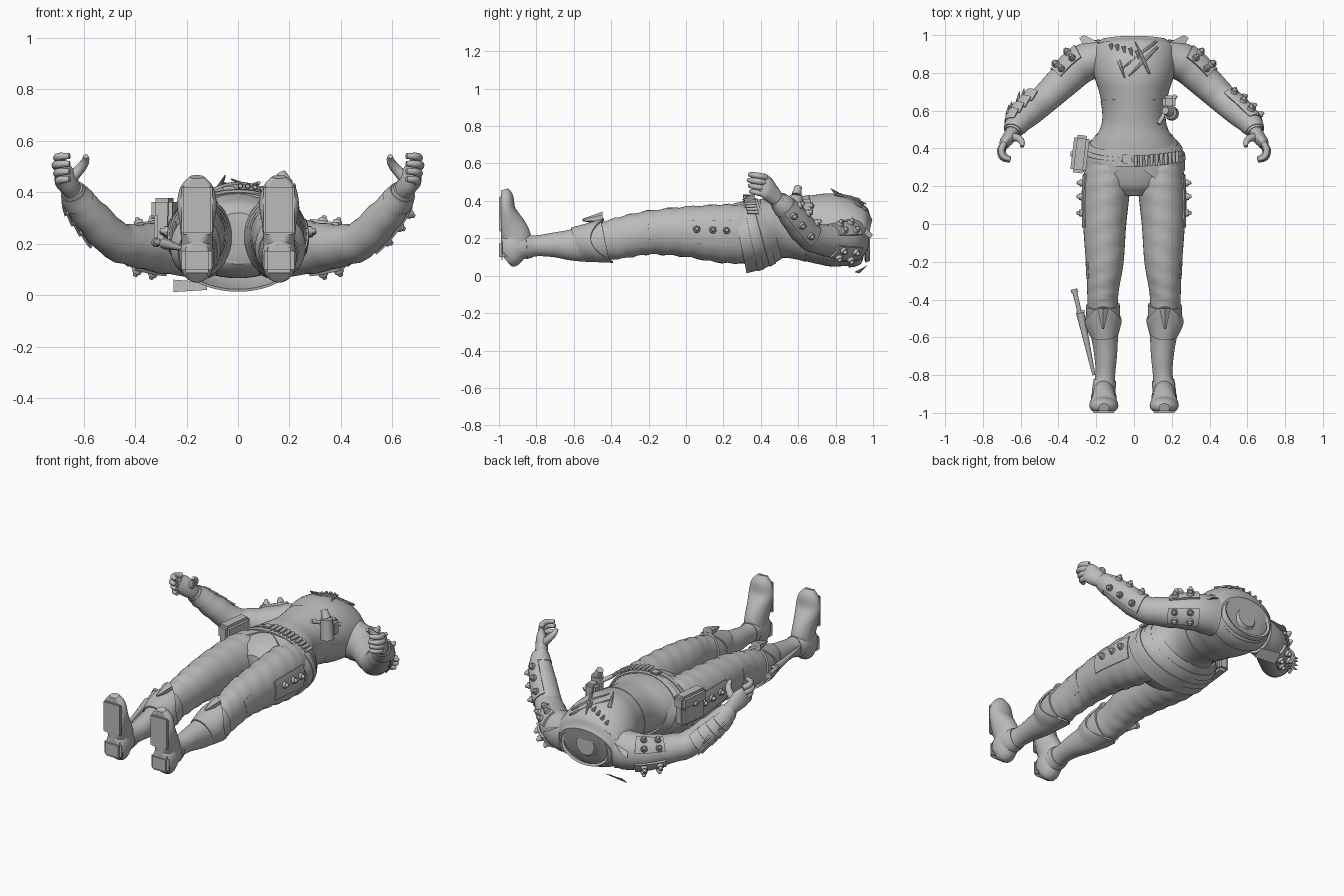
import bpy, bmesh, math
from mathutils import Vector, Matrix

cube = bpy.data.objects.get("Cube")
if cube:
    bpy.data.objects.remove(cube, do_unlink=True)

grey = bpy.data.materials.new("plain_grey")
grey.use_nodes = True
grey.diffuse_color = (0.5, 0.5, 0.5, 1)
grey.node_tree.nodes["Principled BSDF"].inputs["Base Color"].default_value = (0.5, 0.5, 0.5, 1)

Z, Y = Vector((0, 0, 1)), Vector((0, 1, 0))


def finish(name, bm, side="C"):
    """Create the object: C as built, L left, R mirrored to the right, B both."""
    bmesh.ops.recalc_face_normals(bm, faces=bm.faces)
    for f in bm.faces:
        f.smooth = True
    for e in bm.edges:
        e.smooth = e.calc_face_angle(0) < math.radians(38)
    for s in {"C": "C", "L": "L", "R": "R", "B": "LR"}[side]:
        mesh = bpy.data.meshes.new(name)
        bm.to_mesh(mesh)
        if s == "R":
            mesh.transform(Matrix.Scale(-1, 4, (1, 0, 0)))
            mesh.flip_normals()
        mesh.materials.append(grey)
        label = {"C": "", "L": "left_", "R": "right_"}[s] + name
        bpy.context.collection.objects.link(bpy.data.objects.new(label, mesh))
    bm.free()


def sample(rings, t):
    """Smoothly interpolate the ring list (x, y, z, width, depth)."""
    last = len(rings) - 1
    t = min(max(t, 0), last)
    i = min(int(t), last - 1)
    f = t - i
    a, b, c, d = (rings[min(max(i + k, 0), last)] for k in (-1, 0, 1, 2))
    return [q + f / 2 * (r - p + f * (2 * p - 5 * q + 4 * r - s + f * (3 * (q - r) + s - p)))
            for p, q, r, s in zip(a, b, c, d)]


def point(rings, t, deg, off=0.0, ref=Z):
    """Point and outward direction on a lofted surface; 0 is sideways, 90 along ref."""
    v = sample(rings, t)
    tangent = (Vector(sample(rings, t + .1)[:3]) - Vector(sample(rings, t - .1)[:3])).normalized()
    side = ref.cross(tangent).normalized()
    up = tangent.cross(side)
    c, s = math.cos(math.radians(deg)), math.sin(math.radians(deg))
    out = (side * c * v[4] + up * s * v[3]).normalized()
    return Vector(v[:3]) + side * c * v[3] + up * s * v[4] + out * off, out


def loft(name, rings, side="C", span=None, arc=None, off=0.0, thick=0.0, n=32,
         steps=4, ref=Z, edit=None):
    """Tube through rings, or a thick shell over part of it."""
    t0, t1 = span or (0, len(rings) - 1)
    rows = max(2, math.ceil((t1 - t0) * steps))
    a0, a1 = arc or (0, 360)
    cols = n if not arc else max(3, int(n * (a1 - a0) / 360)) + 1
    bm = bmesh.new()
    grid = []
    for r in range(rows + 1):
        row = []
        for k in range(cols):
            deg = a0 + (a1 - a0) * k / (cols - 1 if arc else cols)
            p = point(rings, t0 + (t1 - t0) * r / rows, deg, off, ref)[0]
            row.append(bm.verts.new(edit(p, deg, r / rows) if edit else p))
        grid.append(row)
    for lo, hi in zip(grid, grid[1:]):
        for k in range(cols - 1 if arc else cols):
            m = (k + 1) % cols
            bm.faces.new((lo[k], lo[m], hi[m], hi[k]))
    if thick:
        bmesh.ops.recalc_face_normals(bm, faces=bm.faces)
        bmesh.ops.solidify(bm, geom=bm.faces[:], thickness=thick)
    elif not arc:
        bm.faces.new(grid[0])
        bm.faces.new(grid[-1])
    finish(name, bm, side)


def rod(name, a, b, r1, r2, side="C", n=12):
    a, b = Vector(a), Vector(b)
    bm = bmesh.new()
    turn = Z.rotation_difference(b - a).to_matrix().to_4x4()
    bmesh.ops.create_cone(bm, cap_ends=True, segments=n, radius1=r1, radius2=r2,
                          depth=(b - a).length, matrix=Matrix.Translation((a + b) / 2) @ turn)
    finish(name, bm, side)


def plate(name, pts, thick, side="C"):
    bm = bmesh.new()
    bm.faces.new([bm.verts.new(p) for p in pts])
    bmesh.ops.solidify(bm, geom=bm.faces[:], thickness=thick)
    finish(name, bm, side)


def box(name, centre, size, bevel, side="C", tilt=0.0):
    bm = bmesh.new()
    bmesh.ops.create_cube(bm, size=1, matrix=Matrix.Translation(centre)
                          @ Matrix.Rotation(tilt, 4, "Z") @ Matrix.Diagonal((*size, 1)))
    bmesh.ops.bevel(bm, geom=bm.edges[:], offset=bevel, segments=2, affect="EDGES")
    finish(name, bm, side)


def stud(rings, t, deg, off, side):
    p, out = point(rings, t, deg, off)
    rod("stud_base", p - out * .01, p + out * .007, .02, .018, side)
    rod("stud_cap", p + out * .007, p + out * .022, .013, .008, side)


def lerp_table(table, x):
    for (a, va), (b, vb) in zip(table, table[1:]):
        if a <= x <= b:
            return va + (vb - va) * (x - a) / (b - a)
    return 0


# Torso
torso = [(0, y, z, w, d) for y, z, w, d in (
    (.97, .19, .18, .115), (.93, .2, .22, .155), (.86, .225, .225, .185), (.78, .245, .21, .195),
    (.7, .25, .185, .185), (.6, .255, .165, .165), (.52, .255, .17, .155), (.44, .25, .21, .16),
    (.36, .235, .245, .165), (.28, .225, .25, .16), (.2, .22, .2, .14), (.15, .22, .1, .1))]
loft("torso", torso, n=48)
loft("waist_sash", torso, span=(4.5, 7.2), off=.004, thick=.006, n=48)

# Neck opening and collar
neck = [(0, .96, .19, .175, .12), (0, .985, .19, .16, .11)]
loft("neck_rim", neck, thick=.015, n=40)
rod("neck_stump", (0, .96, .2), (0, .98, .2), .075, .06, n=24)
plate("collar_wing", [(.16, .95, .27), (.265, 1, .22), (.29, .985, .2), (.21, .84, .3)], .012, "B")
loft("collar_band", torso, span=(.2, 1.1), arc=(190, 350), off=.008, thick=.012)
plate("cape_corner", [(-.12, .96, .05), (-.12, .9, .02), (-.25, .925, .012), (-.25, .975, .06)], .012)
loft("lapel_edge", torso, span=(1, 3.4), arc=(125, 150), off=.003, thick=.007,
     edit=lambda p, deg, f: p + Vector((.09 * f, 0, .012 * f)))

# Skirt with a pointed front hem
hem = [(0, 0), (45, .01), (62, -.02), (88, .07), (102, .06), (132, -.06), (160, -.01), (180, 0)]
skirt = [(0, .47, .25, .2, .163), (0, .38, .225, .262, .188), (0, .285, .205, .27, .196)]
loft("skirt", skirt, n=72, thick=.01,
     edit=lambda p, deg, f: p + Y * lerp_table(hem, deg) * f)

# Belts, cartridges and buckle
for start, name in ((.5, "upper_belt"), (1.05, "lower_belt")):
    loft(name, skirt, span=(start, start + .3), off=.005, thick=.01, n=56)
for i in range(10):
    p, out = point(skirt, .95, 34 + i * 6, .018)
    rod("cartridge", p + Y * .03, p - Y * .03, .011, .008, n=10)
p, out = point(skirt, .85, 98, .01)
box("buckle", p, (.05, .05, .015), .005)

# Chest ornaments: crossed blades and claws
for a, b in (((2.9, 106), (1.3, 60)), ((3.2, 97), (1.7, 58)), ((1.5, 88), (3.1, 68))):
    pa, pb = (point(torso, *q, .012)[0] for q in (a, b))
    mid = (pa + pb) / 2 + Z * .008
    rod("ornament_blade", mid, pa, .011, .003, n=8)
    rod("ornament_handle", mid, pb, .011, .007, n=8)
for i in range(5):
    p, out = point(torso, 1.5 + i * .12, 122 - i * 9, .008)
    rod("chest_claw", p, p + Vector((.012, -.055, .012)), .011, .002, n=8)
rod("chest_feather", (-.08, .86, .405), (-.05, .775, .465), .014, .003, n=8)

# Flask hanging on the left waist
rod("flask", (.2, .585, .31), (.19, .59, .43), .038, .034, n=20)
rod("flask_cap", (.19, .59, .43), (.165, .6, .475), .026, .02, n=16)
box("flask_holder", (.185, .645, .36), (.07, .07, .1), .015)
rod("flask_strap", (.13, .53, .42), (.22, .68, .37), .012, .012)

# Hip pouch
box("hip_pouch", (-.282, .365, .28), (.07, .19, .18), .016, tilt=-.12)
box("pouch_flap", (-.286, .37, .335), (.082, .2, .085), .016, tilt=-.12)
rod("pouch_button", (-.32, .37, .31), (-.337, .37, .31), .016, .012)

# Legs with side straps
leg = [(.135, .32, .222, .12, .155), (.145, .2, .225, .125, .157), (.155, 0, .235, .114, .135),
       (.155, -.2, .23, .1, .117), (.165, -.36, .2, .083, .11), (.165, -.5, .175, .078, .095)]
loft("leg", leg, "B", n=36, steps=6,
     edit=lambda p, deg, f: p + Vector((0, 0, .004 * math.sin(f * 60 + deg / 25))))
loft("thigh_strap", leg, "B", span=(.65, 2.1), arc=(-24, 26), off=.006, thick=.012, n=48)
for t in (.95, 1.35, 1.75):
    stud(leg, t, 6, .012, "B")
loft("knee_seam", leg, "B", span=(3, 3.5), arc=(-40, 30), off=.002, thick=.006, n=40)

# Boots: shaft, cuff, knee guard and foot
boot = [(.165, -.43, .19, .09, .115), (.162, -.5, .176, .088, .104), (.155, -.6, .165, .071, .086),
        (.15, -.7, .165, .06, .067), (.152, -.8, .16, .052, .056), (.16, -.88, .155, .062, .068),
        (.16, -.94, .15, .064, .07)]
loft("boot_shaft", boot, "B")
cuff = [(.165, -.46, .188, .098, .122), (.163, -.51, .178, .096, .108), (.157, -.58, .167, .077, .092)]
loft("boot_cuff", cuff, "B", thick=.01, n=40, edit=lambda p, deg, f: p + Y * (
    .045 * (1 - f) * math.cos(2 * math.radians(deg - 90)) - .02 * f * math.sin(math.radians(deg))))
p, out = point(cuff, 0, 90, .0)
rod("knee_guard", p + Y * .04, p - Y * .07 - Z * .01, .035, .006, "B", n=6)
loft("ankle_strap", boot, "B", span=(4.3, 4.7), off=.004, thick=.008)
foot = [(.16, -.96, .08, .04, .035), (.16, -.94, .1, .06, .065), (.16, -.925, .15, .068, .085),
        (.16, -.91, .2, .061, .082), (.16, -.935, .27, .066, .075), (.16, -.96, .35, .077, .05),
        (.16, -.965, .42, .064, .042), (.16, -.975, .46, .028, .026)]
loft("foot", foot, "B", ref=Y, steps=5, edit=lambda p, deg, f: Vector((p.x, max(p.y, -.99), p.z)))
box("heel_block", (.16, -.983, .135), (.118, .034, .1), .014, "B")
box("toe_sole", (.16, -.993, .33), (.12, .014, .19), .006, "B")

# Dagger strapped to the right boot
rod("dagger_sheath", (-.285, -.47, .2), (-.212, -.8, .18), .022, .008, n=10)
rod("dagger_handle", (-.315, -.355, .205), (-.287, -.47, .2), .013, .011, n=10)
rod("dagger_pommel", (-.318, -.345, .205), (-.313, -.365, .205), .019, .017)
rod("dagger_guard", (-.305, -.468, .2), (-.262, -.465, .2), .01, .01)

# Arms
arm = [(.16, .88, .19, .1, .12), (.27, .85, .185, .1, .105), (.38, .75, .19, .088, .085),
       (.475, .66, .212, .078, .075), (.56, .585, .295, .072, .07), (.622, .525, .37, .058, .058),
       (.645, .485, .41, .042, .045)]
loft("arm", arm, "B", edit=lambda p, deg, f: p + Z * .003 * math.sin(f * 50))
loft("gauntlet_cuff", arm, "B", span=(4.9, 5.7), off=.004, thick=.008)

# Studded shoulder plates
for lo, hi in ((18, 72), (-72, -18)):
    loft("shoulder_plate", arm, "B", span=(.95, 1.95), arc=(lo, hi), off=.012, thick=.016, n=48)
    for t in (1.2, 1.7):
        for f in (.25, .75):
            stud(arm, t, lo + (hi - lo) * f, .02, "B")

# Left studded bracer and right layered bracer
loft("studded_bracer", arm, "L", span=(3.1, 5), arc=(-55, 70), off=.008, thick=.012)
for t in (3.4, 4, 4.6):
    for deg in (-28, 38):
        stud(arm, t, deg, .015, "L")
for i in range(4):
    t = 3.3 + i * .45
    loft("bracer_scale", arm, "R", span=(t, t + .55), arc=(-50, 60), off=.008, thick=.01,
         edit=lambda p, deg, f: p + Vector((.012, .012, 0)) * (1 - f))
    p, out = point(arm, t + .2, -20 + 20 * (i % 2), .012)
    rod("bracer_spike", p, p + out * .02 + Vector((-.02, .035, -.03)), .013, .002, "R", n=8)

# Hands with curled fingers
palm = [(.64, .495, .4, .035, .038), (.66, .46, .435, .035, .05), (.682, .43, .468, .03, .056),
        (.692, .405, .485, .018, .05)]
loft("palm", palm, "B", n=20)
for i in range(4):
    z, d = .435 + i * .03, abs(i - 2) * .006
    finger = [(.685, .43, z, .016, .016), (.708 - d, .392, z + .008, .017, .017),
              (.697 - d, .35 + d, z + .014, .015, .015), (.655, .335 + d, z + .016, .011, .011)]
    loft("finger", finger, "B", n=12)
thumb = [(.65, .46, .455, .024, .024), (.615, .455, .49, .02, .02), (.594, .435, .52, .016, .016),
         (.592, .41, .54, .01, .01)]
loft("thumb", thumb, "B", n=12)
